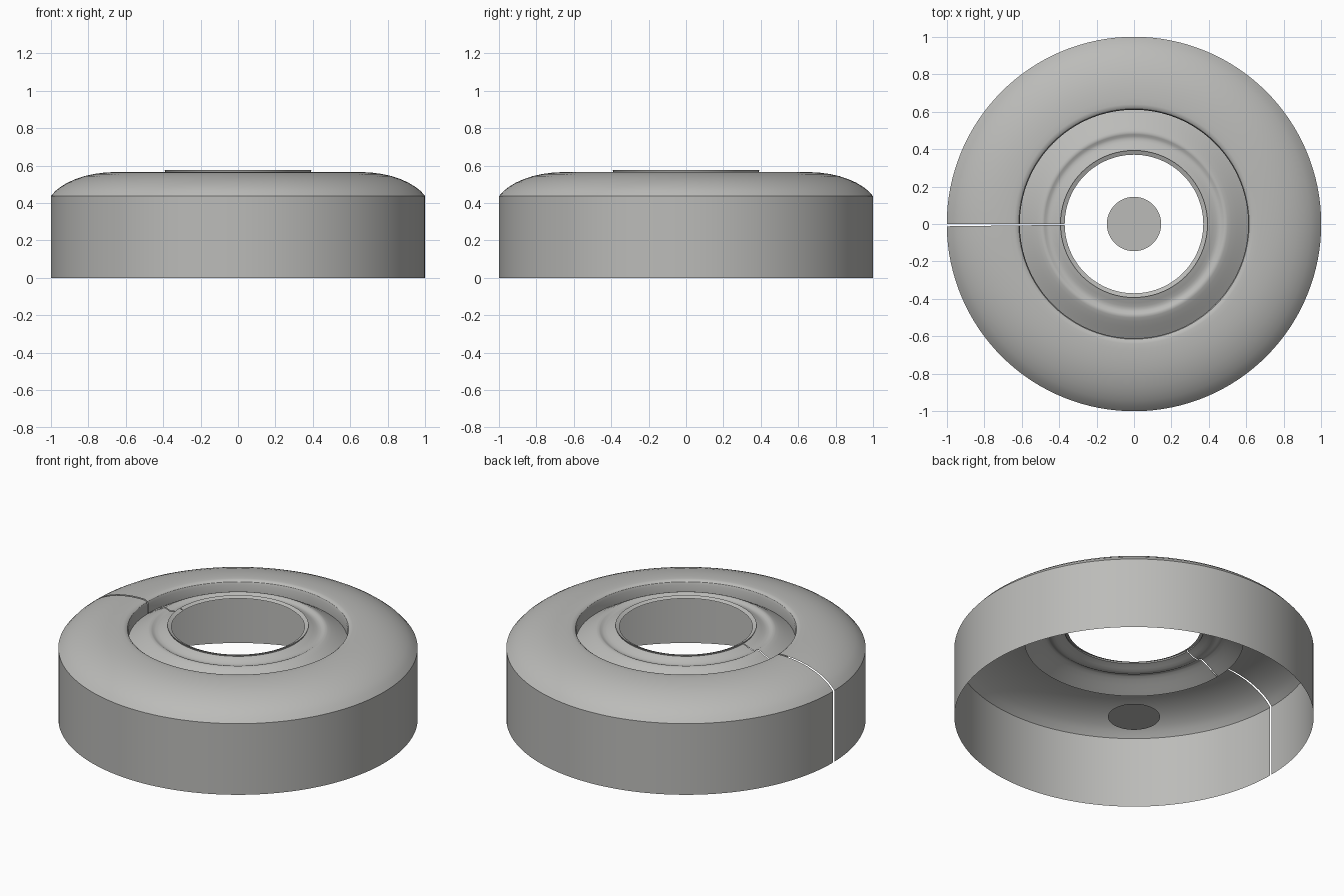
import bpy, math

if "Cube" in bpy.data.objects:
    bpy.data.objects.remove(bpy.data.objects["Cube"])

# one grey material for everything
grey = bpy.data.materials.new("warm_grey")
grey.diffuse_color = (0.50, 0.50, 0.485, 1)
grey.use_nodes = True
grey.node_tree.nodes["Principled BSDF"].inputs["Base Color"].default_value = grey.diffuse_color

SEG = 128
START = math.pi
SWEEP = math.radians(359.3)   # thin open seam on the -x side


def make_object(name, verts, faces):
    mesh = bpy.data.meshes.new(name)
    mesh.from_pydata(verts, [], faces)
    mesh.materials.append(grey)
    obj = bpy.data.objects.new(name, mesh)
    bpy.context.collection.objects.link(obj)
    bpy.ops.object.select_all(action='DESELECT')
    obj.select_set(True)
    bpy.context.view_layer.objects.active = obj
    bpy.ops.object.shade_smooth_by_angle(angle=math.radians(32))
    return obj


def lathe(name, profile):
    """Revolve an outside-to-inside (r, z) profile, leaving the seam open."""
    n = len(profile)
    verts, faces = [], []
    for i in range(SEG + 1):
        a = START - SWEEP + SWEEP * i / SEG
        verts += [(r * math.cos(a), r * math.sin(a), z) for r, z in profile]
    for i in range(SEG):
        for j in range(n - 1):
            p = i * n + j
            faces.append((p, p + n, p + n + 1, p + 1))
    return make_object(name, verts, faces)


# outer wall and rounded shoulder, rolling over into the recess
lathe("outer_shell", [
    (1.0, 0.0), (1.0, 0.437), (0.975, 0.465), (0.945, 0.488), (0.91, 0.509),
    (0.87, 0.527), (0.82, 0.544), (0.77, 0.555), (0.72, 0.562), (0.67, 0.565),
    (0.64, 0.565), (0.625, 0.563), (0.615, 0.555), (0.61, 0.54), (0.61, 0.485)])

# recessed floor: rises inward to a small ridge, dips, then climbs to the rim
lathe("recessed_ring", [
    (0.61, 0.485), (0.58, 0.503), (0.55, 0.522), (0.52, 0.539), (0.50, 0.549),
    (0.488, 0.552), (0.478, 0.549), (0.468, 0.543), (0.455, 0.541),
    (0.44, 0.544), (0.42, 0.552), (0.40, 0.561), (0.388, 0.565)])

# thin funnel lip around the hole
lathe("hole_lip", [(0.388, 0.565), (0.393, 0.577), (0.37, 0.567)])

# loose flat disc at ground level in the middle
disc = [(0.145 * math.cos(2 * math.pi * i / 64),
         0.145 * math.sin(2 * math.pi * i / 64), 0.0) for i in range(64)]
make_object("centre_disc", disc, [tuple(range(64))])
